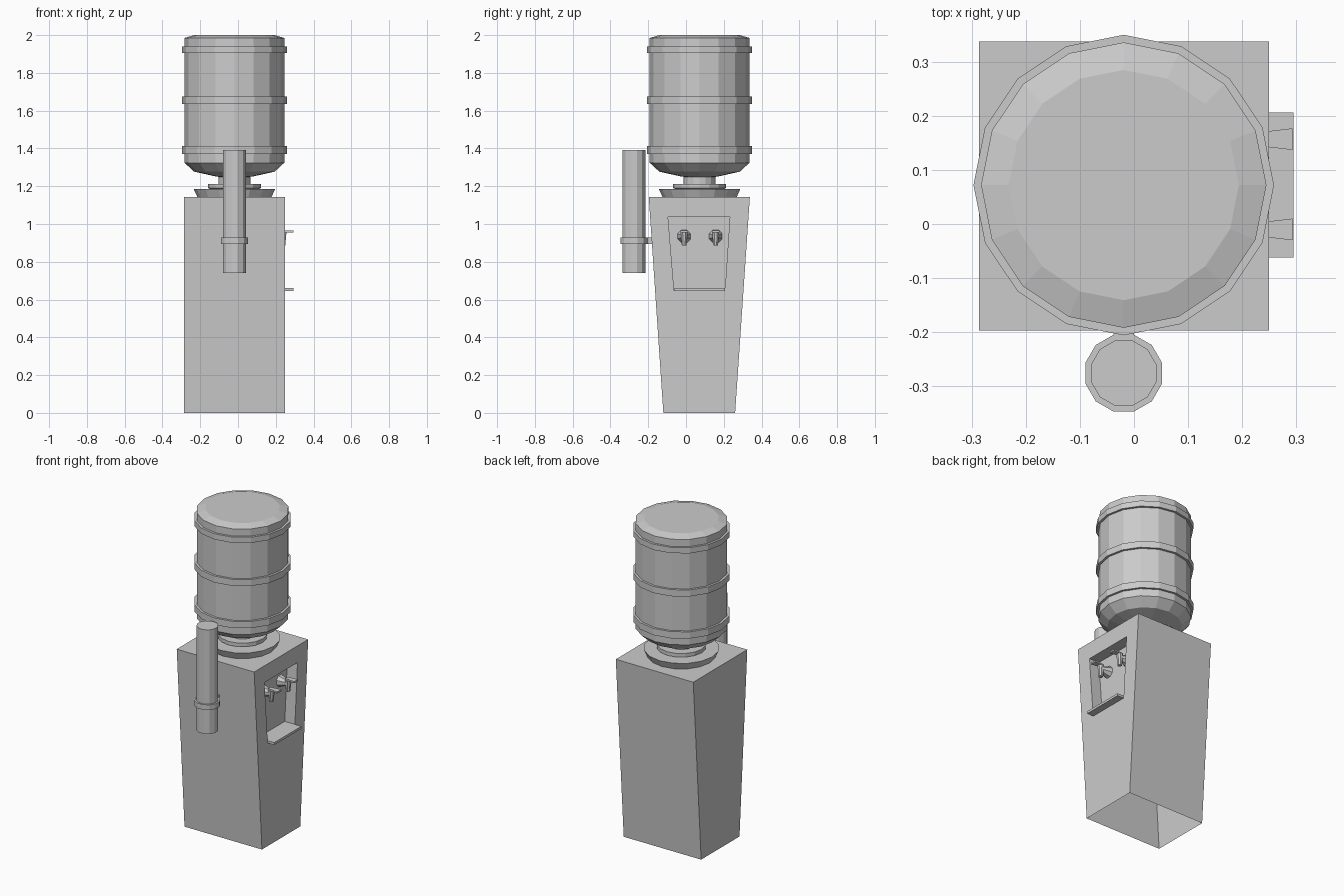
import bpy, bmesh
from math import cos, sin, pi
from mathutils import Matrix, Vector

if "Cube" in bpy.data.objects:
    bpy.data.objects.remove(bpy.data.objects["Cube"])

CX, CY = -0.019, 0.072          # bottle axis


def make(name, verts, faces):
    me = bpy.data.meshes.new(name)
    me.from_pydata(verts, [], faces)
    bm = bmesh.new()
    bm.from_mesh(me)
    bmesh.ops.recalc_face_normals(bm, faces=bm.faces)
    bm.to_mesh(me)
    bm.free()
    ob = bpy.data.objects.new(name, me)
    bpy.context.collection.objects.link(ob)
    return ob


def lathe(name, profile, n, loc, phase=0.0, rot=Matrix()):
    """Flat-shaded turned solid from (radius, height) points, capped at both ends."""
    verts, faces = [], []
    for r, z in profile:
        for i in range(n):
            a = 2 * pi * i / n + phase
            verts.append(rot @ Vector((r * cos(a), r * sin(a), z)) + Vector(loc))
    for k in range(len(profile) - 1):
        for i in range(n):
            j = (i + 1) % n
            faces.append((k * n + i, k * n + j, (k + 1) * n + j, (k + 1) * n + i))
    last = (len(profile) - 1) * n
    faces += [tuple(range(n))[::-1], tuple(range(last, last + n))]
    return make(name, verts, faces)


def prism(name, outline, z0, z1):
    n = len(outline)
    verts = [(x, y, z) for z in (z0, z1) for x, y in outline]
    faces = [(i, (i + 1) % n, n + (i + 1) % n, n + i) for i in range(n)]
    return make(name, verts, faces + [tuple(range(n)), tuple(range(n, 2 * n))])


# Cabinet: tapered shell, open underneath, with a recess in the right side
X0, X1, XR = -0.287, 0.25, 0.18
outer = [(-0.12, 0), (0.26, 0), (0.338, 1.142), (-0.197, 1.142)]
hole = [(-0.063, 0.647), (0.206, 0.647), (0.232, 1.037), (-0.095, 1.037)]
verts = [(x, y, z) for x, loop in ((X0, outer), (X1, outer), (X1, hole), (XR, hole))
         for y, z in loop]
faces = [(0, 1, 2, 3), (12, 13, 14, 15)]
for i in range(4):
    j = (i + 1) % 4
    if i:                                        # bottom stays open
        faces.append((i, j, 4 + j, 4 + i))
    faces.append((4 + i, 4 + j, 8 + j, 8 + i))   # frame round the recess
    faces.append((8 + i, 8 + j, 12 + j, 12 + i))  # recess walls
make("cabinet", verts, faces)

# Drip tray
prism("drip_tray", [(XR, -0.062), (0.295, -0.062), (0.295, 0.206), (XR, 0.206)], 0.645, 0.66)

# Taps: cone from the wall, hanging nozzle, flared lever
to_x = Matrix.Rotation(pi / 2, 4, 'Y')
for side, y in (("left", -0.01), ("right", 0.157)):
    lathe(side + "_tap_cone", [(0.037, 0), (0.016, 0.06)], 8, (XR, y, 0.935), pi / 8, to_x)
    lathe(side + "_tap_nozzle", [(0.013, 0.885), (0.02, 0.955)], 8, (0.238, y, 0), pi / 8)
    prism(side + "_tap_lever", [(0.225, y - 0.012), (0.293, y - 0.02),
                                (0.293, y + 0.02), (0.225, y + 0.012)], 0.955, 0.965)

# Collar and funnel on top of the cabinet
lathe("collar", [(0.195, 1.14), (0.216, 1.186)], 16, (CX, CY, 0))
lathe("funnel_ring", [(0.115, 1.18), (0.14, 1.19), (0.14, 1.213)], 16, (CX, CY, 0))

# Water bottle
lathe("bottle", [(0.085, 1.19), (0.085, 1.25), (0.1, 1.252), (0.213, 1.277), (0.264, 1.324),
                 (0.264, 1.985), (0.213, 2.0)], 16, (CX, CY, 0))
for i, (z0, z1) in enumerate(((1.37, 1.412), (1.634, 1.675), (1.904, 1.94))):
    lathe(f"bottle_band_{i + 1}", [(0.26, z0), (0.278, z0), (0.278, z1), (0.26, z1)],
          16, (CX, CY, 0))

# Cup dispenser tube and its clamp on the front
cup = (-0.019, -0.276, 0)
lathe("cup_tube", [(0.0625, 0.74), (0.0625, 1.393)], 12, cup, pi / 12)
lathe("clamp_ring", [(0.0735, 0.895), (0.0735, 0.928)], 12, cup, pi / 12)
prism("clamp_bracket", [(-0.038, -0.215), (0.0, -0.215), (0.0, -0.175), (-0.038, -0.175)],
      0.895, 0.928)
